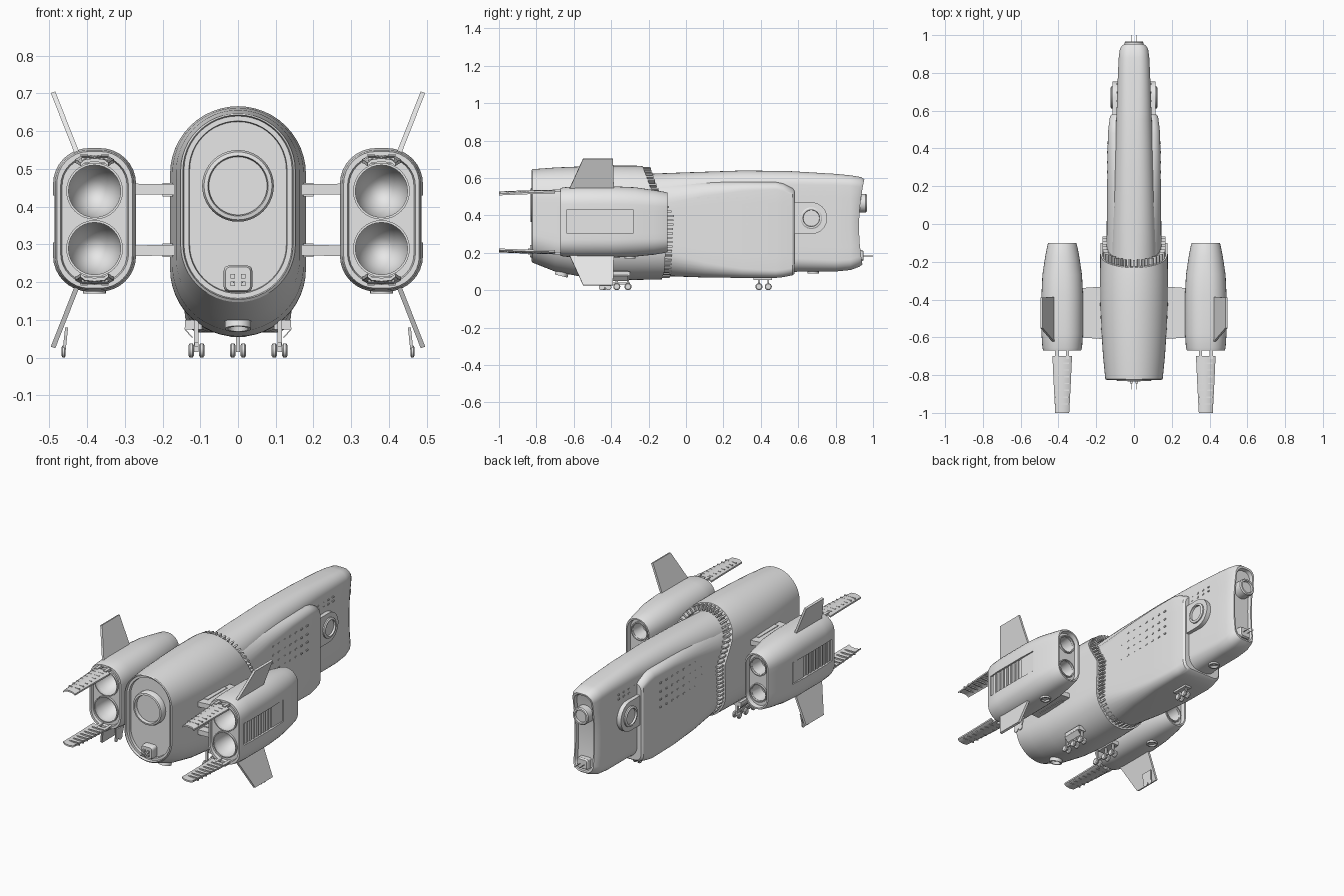
import bpy, bmesh, math
from mathutils import Vector, Matrix

if "Cube" in bpy.data.objects:
    bpy.data.objects.remove(bpy.data.objects["Cube"])

grey = bpy.data.materials.new("hull_grey")
grey.diffuse_color = (0.8, 0.8, 0.8, 1)
grey.use_nodes = True
grey.node_tree.nodes["Principled BSDF"].inputs["Base Color"].default_value = grey.diffuse_color


def finish(bm, name, mirror=False, cutter=None):
    """Turn a bmesh into an object, carve it, mirror it, shade it."""
    bmesh.ops.remove_doubles(bm, verts=bm.verts, dist=0.0002)
    bmesh.ops.recalc_face_normals(bm, faces=bm.faces)
    me = bpy.data.meshes.new(name)
    bm.to_mesh(me)
    bm.free()
    me.materials.append(grey)
    ob = bpy.data.objects.new(name, me)
    bpy.context.collection.objects.link(ob)
    bpy.ops.object.select_all(action='DESELECT')
    ob.select_set(True)
    bpy.context.view_layer.objects.active = ob
    if cutter:
        mod = ob.modifiers.new("carve", 'BOOLEAN')
        mod.object, mod.operation, mod.solver = cutter, 'DIFFERENCE', 'EXACT'
        bpy.ops.object.modifier_apply(modifier="carve")
        bpy.data.objects.remove(cutter)
    bpy.ops.object.shade_smooth_by_angle(angle=math.radians(32))
    if mirror:
        ob.modifiers.new("mirror", 'MIRROR').use_mirror_merge = False
    return ob


def ring(w, z0, z1, r, n=8, m=6):
    """Rounded upright outline, symmetric in x, as (x, z) points."""
    r = min(r, w, (z1 - z0) / 2)
    right = []
    for i in range(n + 1):
        a = math.pi / 2 * (i / n - 1)
        right.append((w - r + r * math.cos(a), z0 + r + r * math.sin(a)))
    for i in range(1, m):
        right.append((w, z0 + r + (z1 - z0 - 2 * r) * i / m))
    for i in range(n + 1):
        a = math.pi / 2 * i / n
        right.append((w - r + r * math.cos(a), z1 - r + r * math.sin(a)))
    return right + [(-x, z) for x, z in reversed(right)]


def loft(bm, sections, cx=0.0, n=8):
    """Skin sections (y or y(z), half width, z0, z1, radius) and close both ends."""
    loops = []
    for y, w, z0, z1, r in sections:
        f = y if callable(y) else (lambda z, y=y: y)
        loops.append([bm.verts.new((cx + x, f(z), z)) for x, z in ring(w, z0, z1, r, n)])
    k = len(loops[0])
    for a, b in zip(loops, loops[1:]):
        for i in range(k):
            bm.faces.new((a[i], a[(i + 1) % k], b[(i + 1) % k], b[i]))
    for lp in (loops[0], loops[-1]):
        for i in range(k // 2 - 1):
            bm.faces.new((lp[i], lp[i + 1], lp[k - 2 - i], lp[k - 1 - i]))


def lathe(bm, profile, origin, axis, n=32):
    """Spin (radius, offset) points around an axis through origin."""
    q = Vector((0, 0, 1)).rotation_difference(Vector(axis))
    loops = []
    for r, t in profile:
        loops.append([bm.verts.new(Vector(origin) + q @ Vector(
            (r * math.cos(2 * math.pi * i / n), r * math.sin(2 * math.pi * i / n), t))) for i in range(n)])
    for a, b in zip(loops, loops[1:]):
        for i in range(n):
            bm.faces.new((a[i], a[(i + 1) % n], b[(i + 1) % n], b[i]))
    bm.faces.new(loops[0])
    bm.faces.new(loops[-1])


def box(bm, lo, hi, rot=None):
    lo, hi = Vector(lo), Vector(hi)
    m = Matrix.Translation((lo + hi) / 2) @ (rot or Matrix()) @ Matrix.Diagonal((*(hi - lo), 1))
    bmesh.ops.create_cube(bm, size=1, matrix=m)


def plate(bm, pts, thick):
    a = [bm.verts.new(p) for p in pts]
    b = [bm.verts.new(Vector(p) + Vector(thick)) for p in pts]
    bm.faces.new(a)
    bm.faces.new(b)
    for i in range(len(a)):
        j = (i + 1) % len(a)
        bm.faces.new((a[i], a[j], b[j], b[i]))


def collar_y(z):
    """Swept joint line between the rear and forward hull."""
    pts = [(0.0, -0.15), (0.1, -0.115), (0.4, -0.1), (0.55, -0.19), (0.7, -0.245)]
    for (z0, y0), (z1, y1) in zip(pts, pts[1:]):
        if z <= z1:
            return y0 + (y1 - y0) * (z - z0) / (z1 - z0)
    return pts[-1][1]


# rear hull with recessed stern panel and open swept collar
bm = bmesh.new()
loft(bm, [(-0.795, .117, .185, .612, .12), (-0.795, .128, .172, .625, .13), (-0.81, .13, .17, .627, .13),
          (-0.81, .143, .157, .64, .143), (-0.825, .146, .154, .643, .146), (-0.82, .152, .147, .647, .152),
          (-0.7, .164, .1, .656, .164), (-0.55, .174, .07, .662, .174), (-0.4, .18, .056, .666, .18),
          (-0.27, .18, .055, .666, .18), (collar_y, .178, .058, .663, .178), (collar_y, .158, .078, .643, .158),
          (lambda z: collar_y(z) - .035, .15, .085, .635, .15)], n=12)
finish(bm, "rear_hull")

# stern docking ring and lower bracket
bm = bmesh.new()
lathe(bm, [(.095, -.02), (.095, .025), (.09, .035), (.08, .037), (.077, .025), (.077, .018)], (0, -.795, .455), (0, -1, 0), 40)
finish(bm, "stern_ring")
bm = bmesh.new()
loft(bm, [(-.835, .033, .178, .24, .012), (-.825, .038, .174, .244, .014), (-.79, .038, .174, .244, .014)], n=4)
for s in (-1, 1):
    for z in (.19, .21):
        box(bm, (s * .014 - .006, -.845, z), (s * .014 + .006, -.83, z + .012))
    lathe(bm, [(.002, 0), (.002, .05)], (s * .012, -.825, .2), (0, -1, 0), 6)
finish(bm, "stern_bracket")


def nose_y(d):
    return lambda z: .925 + d + .028 * ((z - .34) / .25) ** 2


# forward hull core with concave recessed nose
bm = bmesh.new()
loft(bm, [(-.27, .125, .085, .62, .125), (0, .115, .08, .63, .1), (.3, .103, .08, .64, .085),
          (.55, .094, .09, .637, .075), (.6, .092, .1, .634, .07), (.8, .085, .1, .622, .06), (.88, .081, .108, .614, .056),
          (nose_y(-.02), .075, .125, .605, .052), (nose_y(0), .064, .137, .592, .046),
          (nose_y(0), .056, .147, .582, .045), (nose_y(-.02), .052, .151, .578, .045)])
finish(bm, "forward_hull")

# flank armour around the forward hull
bm = bmesh.new()
loft(bm, [(-.26, .147, .085, .6, .14), (-.1, .146, .075, .595, .13), (.1, .143, .068, .585, .08), (.3, .141, .066, .58, .05),
          (.48, .138, .066, .578, .04), (.52, .134, .07, .57, .04), (.57, .127, .08, .545, .04), (.58, .118, .088, .535, .04)])
finish(bm, "flank_armour")

# rows of rivets on the armour
bm = bmesh.new()
for i in range(8):
    for z in (.35, .395, .44, .49):
        box(bm, (.136, .06 + i * .052, z), (.144, .074 + i * .052, z + .008))
for i in range(4):
    for z in (.5, .525):
        box(bm, (.082, .6 + i * .045, z), (.093, .612 + i * .045, z + .008))
finish(bm, "armour_rivets", True)

# side thruster housing
bm = bmesh.new()
outline = [(.56, .3), (.67, .3)] + [(.67 + .085 * math.cos(a), .385 + .085 * math.sin(a))
           for a in [math.pi * (i / 16 - .5) for i in range(1, 16)]] + [(.67, .47), (.56, .47)]
plate(bm, [(.07, y, z) for y, z in outline], (.043, 0, 0))
lathe(bm, [(.058, 0), (.058, .02), (.052, .024), (.045, .024), (.043, .012)], (.1, .67, .385), (1, 0, 0))
finish(bm, "side_thruster", True)

# nose ring, bracket and probes
bm = bmesh.new()
lathe(bm, [(.05, 0), (.05, .055), (.045, .062), (.036, .062), (.034, .05)], (0, .905, .465), (0, 1, 0))
finish(bm, "nose_ring")
bm = bmesh.new()
loft(bm, [(.9, .034, .155, .215, .01), (.94, .034, .155, .215, .01), (.948, .029, .16, .21, .01)], n=4)
for s in (-1, 1):
    lathe(bm, [(.002, 0), (.002, .06)], (s * .014, .94, .183), (0, 1, 0), 6)
finish(bm, "nose_bracket")

# teeth standing in the hull joint
bm = bmesh.new()
path = ring(.154, .08, .645, .154, n=10, m=11)
for i, (x, z) in enumerate(path):
    cz = min(max(z, .234), .491)
    ang = math.atan2(z - cz, x)
    y = collar_y(z)
    c = Vector((x, y, z))
    box(bm, c - Vector((.014, .03, .005)), c + Vector((.014, .035, .005)), Matrix.Rotation(-ang, 4, 'Y'))
finish(bm, "joint_teeth")

# cutter: exhaust bells, intakes and outer side recess
PX, PZ = .38, .365
bm = bmesh.new()
for z in (PZ - .076, PZ + .076):
    lathe(bm, [(.07, -.05), (.07, .02), (.066, .06), (.052, .1), (.03, .13), (.01, .14)], (PX, -.68, z), (0, 1, 0))
    lathe(bm, [(.048, -.05), (.046, .02), (.038, .1)], (PX, -.1, z), (0, -1, 0))
box(bm, (.476, -.64, .305), (.53, -.28, .43))
cut = finish(bm, "pod_cutter")
cut.hide_render = True

# engine pod
bm = bmesh.new()
loft(bm, [(-.655, .086, .2, .53, .075), (-.67, .09, .196, .534, .08), (-.67, .1, .184, .546, .085), (-.655, .105, .18, .55, .09),
          (-.58, .11, .175, .555, .095), (-.38, .11, .175, .555, .095), (-.27, .105, .18, .55, .094), (-.17, .09, .19, .535, .085),
          (-.11, .078, .2, .525, .077), (-.1, .074, .204, .521, .073), (-.1, .066, .212, .513, .066), (-.125, .062, .216, .509, .062)], PX)
finish(bm, "engine_pod", True, cut)

# exhaust and intake lips
bm = bmesh.new()
for z in (PZ - .076, PZ + .076):
    for (r0, r1, y, d) in ((.069, .075, -.65, -1), (.047, .053, -.13, 1)):
        lathe(bm, [(r0, 0), (r1, 0), (r1, .016), (r0, .016), (r0, 0)], (PX, y, z), (0, d, 0))
bm.faces.ensure_lookup_table()
bmesh.ops.delete(bm, geom=[f for f in bm.faces if len(f.verts) > 4], context='FACES')
finish(bm, "engine_lips", True)

# louvres in the pod side recess
bm = bmesh.new()
for i in range(7):
    box(bm, (.47, -.62 + i * .032, .308), (.484, -.602 + i * .032, .427))
box(bm, (.47, -.385, .308), (.483, -.285, .427))
finish(bm, "pod_louvres", True)

# rear flaps with hinges, slanted fins, wing struts; upper and lower copies
flaps, fins, struts = bmesh.new(), bmesh.new(), bmesh.new()
for s in (1, -1):
    Z = lambda h: PZ + s * h
    prof = [(-1, 0), (-.7, .009), (0, .012), (.7, .009), (1, 0)]
    rows = []
    for y, w, h in ((-.7, .052, .16), (-.85, .045, .157), (-1.0, .037, .151)):
        rows.append([flaps.verts.new((PX + u * w, y, Z(h + v))) for u, v in prof] +
                    [flaps.verts.new((PX + u * w, y, Z(h + v - .009))) for u, v in reversed(prof)])
    for a, b in zip(rows, rows[1:]):
        for i in range(10):
            flaps.faces.new((a[i], a[(i + 1) % 10], b[(i + 1) % 10], b[i]))
    flaps.faces.new(rows[0])
    flaps.faces.new(rows[-1])
    for x in (-.028, .028):
        box(flaps, (PX + x - .009, -.715, Z(.167) - .007), (PX + x + .009, -.655, Z(.167) + .007))
    for i in range(7):
        box(flaps, (PX - .035, -.74 - i * .036, Z(.163 - i * .001) - .008), (PX + .035, -.733 - i * .036, Z(.163 - i * .001) + .008))
    plate(fins, [(.415, -.63, Z(.165)), (.484, -.55, Z(.34)), (.484, -.39, Z(.34)), (.415, -.385, Z(.165))], (.012, 0, -s * .004))
    plate(struts, [(.15, -.61, Z(.066)), (.29, -.6, Z(.068)), (.29, -.34, Z(.068)), (.15, -.33, Z(.066))], (0, 0, s * .028))
    box(struts, (.165, -.56, Z(.08) - .018), (.2, -.38, Z(.08) + .018))
finish(flaps, "rear_flaps", True)
finish(fins, "pod_fins", True)
finish(struts, "wing_struts", True)


def wheel(bm, x, y, r=.019, w=.014):
    lathe(bm, [(r * .75, -w / 2), (r, -w / 4), (r, w / 4), (r * .75, w / 2)], (x, y, r), (1, 0, 0), 16)


# main landing gear with open doors
bm = bmesh.new()
for y in (-.44, -.37, -.31):
    for dx in (-.014, .014):
        wheel(bm, .11 + dx, y)
    box(bm, (.104, y - .006, .015), (.116, y + .006, .1))
box(bm, (.105, -.45, .03), (.115, -.3, .04))
box(bm, (.095, -.42, .075), (.14, -.3, .1))
for s in (-1, 1):
    plate(bm, [(.12, -.42, .05 + .025 * (s + 1)), (.142, -.42, .075), (.142, -.31, .075), (.12, -.31, .05 + .025 * (s + 1))], (0, 0, .004))
finish(bm, "main_gear", True)

# nose landing gear
bm = bmesh.new()
for y in (.39, .44):
    for dx in (-.014, .014):
        wheel(bm, dx, y)
    box(bm, (-.005, y - .005, .015), (.005, y + .005, .08))
box(bm, (-.02, .36, .055), (.02, .46, .075))
finish(bm, "nose_gear")

# outrigger wheels and legs beside the lower fins
bm = bmesh.new()
wheel(bm, .462, -.45, .016, .01)
wheel(bm, .462, -.415, .016, .01)
plate(bm, [(.457, -.46, .015), (.457, -.405, .015), (.45, -.395, .08), (.45, -.47, .08)], (.008, 0, 0))
finish(bm, "outrigger_gear", True)

# belly thruster ports on hull and pods
bm = bmesh.new()
lathe(bm, [(.03, 0), (.03, .02), (.022, .02), (.018, .008)], (.38, -.3, .19), (0, 0, -1), 20)
finish(bm, "pod_ports", True)
bm = bmesh.new()
lathe(bm, [(.035, 0), (.035, .03), (.027, .03), (.022, .015)], (0, -.66, .105), (0, -.25, -1), 20)
lathe(bm, [(.03, 0), (.03, .02), (.022, .02), (.018, .01)], (0, .68, .11), (0, 0, -1), 20)
finish(bm, "belly_ports")
